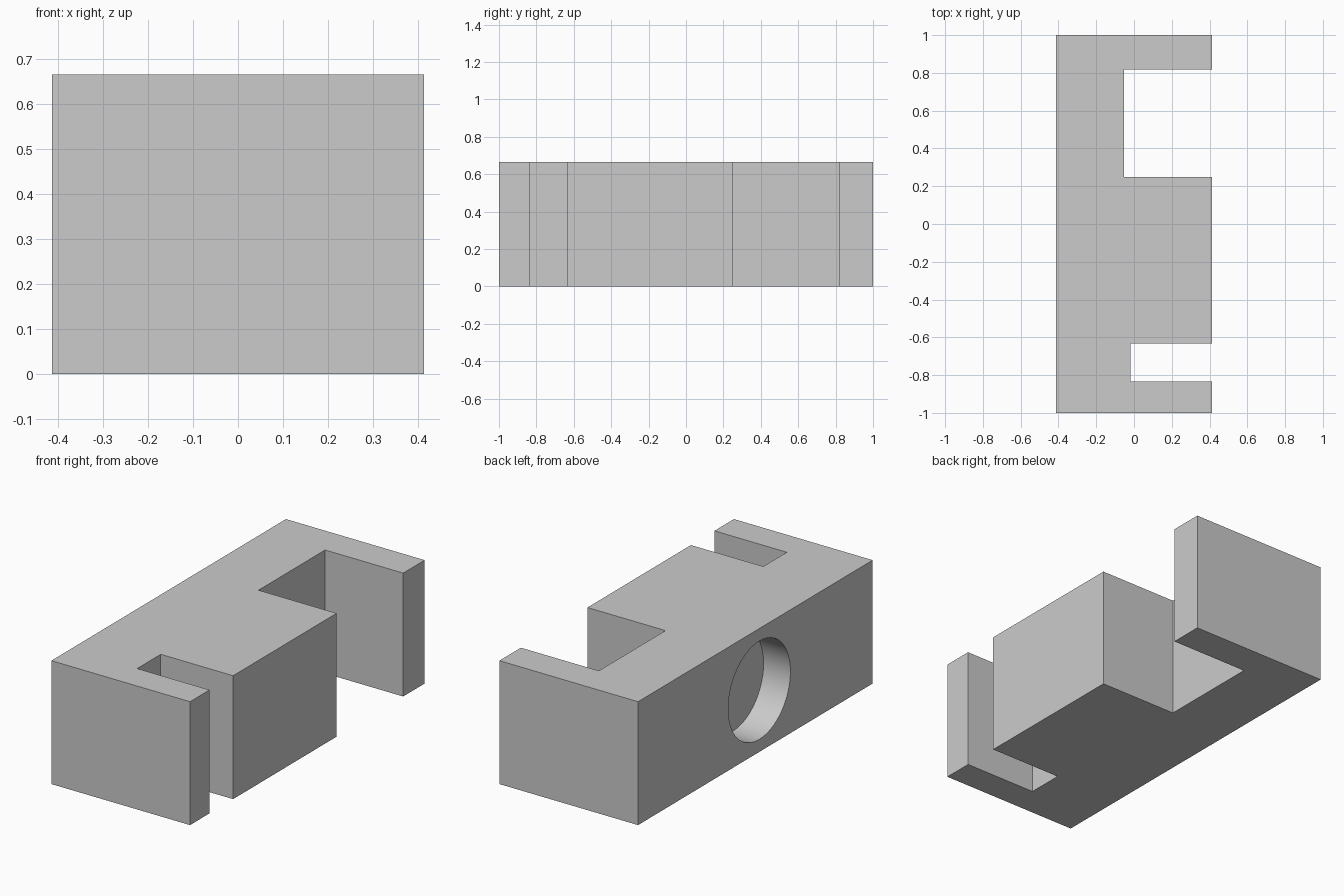
import bpy, bmesh
from mathutils import Matrix

cube = bpy.data.objects.get("Cube")
if cube:
    bpy.data.objects.remove(cube, do_unlink=True)

HALF_W, HEIGHT = 0.414, 0.666

grey = bpy.data.materials.new("light grey")
grey.use_nodes = True
grey.diffuse_color = (0.6, 0.6, 0.6, 1)
grey.node_tree.nodes["Principled BSDF"].inputs["Base Color"].default_value = (0.6, 0.6, 0.6, 1)


def add_object(name, bm):
    bmesh.ops.recalc_face_normals(bm, faces=bm.faces[:])
    mesh = bpy.data.meshes.new(name)
    bm.to_mesh(mesh)
    bm.free()
    mesh.materials.append(grey)
    obj = bpy.data.objects.new(name, mesh)
    bpy.context.collection.objects.link(obj)
    return obj


# Block with two slots open to the side, extruded from its plan
slots = [(-0.834, -0.633, -0.018), (0.249, 0.817, -0.052)]  # start y, end y, floor x
plan = [(-HALF_W, -1), (HALF_W, -1)]
for start, end, floor in slots:
    plan += [(HALF_W, start), (floor, start), (floor, end), (HALF_W, end)]
plan += [(HALF_W, 1), (-HALF_W, 1)]

bm = bmesh.new()
base = bm.faces.new([bm.verts.new((x, y, 0)) for x, y in plan])
top = bmesh.ops.extrude_face_region(bm, geom=[base], use_keep_orig=True)
bmesh.ops.translate(bm, verts=[v for v in top["geom"] if isinstance(v, bmesh.types.BMVert)],
                    vec=(0, 0, HEIGHT))
block = add_object("slotted_block", bm)

# Round blind pocket cut into the closed long side
POCKET_DEPTH, OVERSHOOT = 0.16, 0.1
bm = bmesh.new()
bmesh.ops.create_cone(bm, cap_ends=True, segments=64, radius1=0.265, radius2=0.265,
                      depth=POCKET_DEPTH + OVERSHOOT,
                      matrix=Matrix.Translation((-HALF_W + (POCKET_DEPTH - OVERSHOOT) / 2,
                                                 -0.034, HEIGHT / 2))
                      @ Matrix.Rotation(1.5707963, 4, "Y"))
cutter = add_object("pocket_cutter", bm)

cut = block.modifiers.new("round_pocket", "BOOLEAN")
cut.operation = "DIFFERENCE"
cut.solver = "EXACT"
cut.object = cutter

# Apply the cut, remove the helper and smooth only the pocket wall
bpy.ops.object.select_all(action="DESELECT")
block.select_set(True)
bpy.context.view_layer.objects.active = block
bpy.ops.object.modifier_apply(modifier=cut.name)
bpy.data.objects.remove(cutter, do_unlink=True)
bpy.ops.object.shade_smooth_by_angle(angle=0.5)
